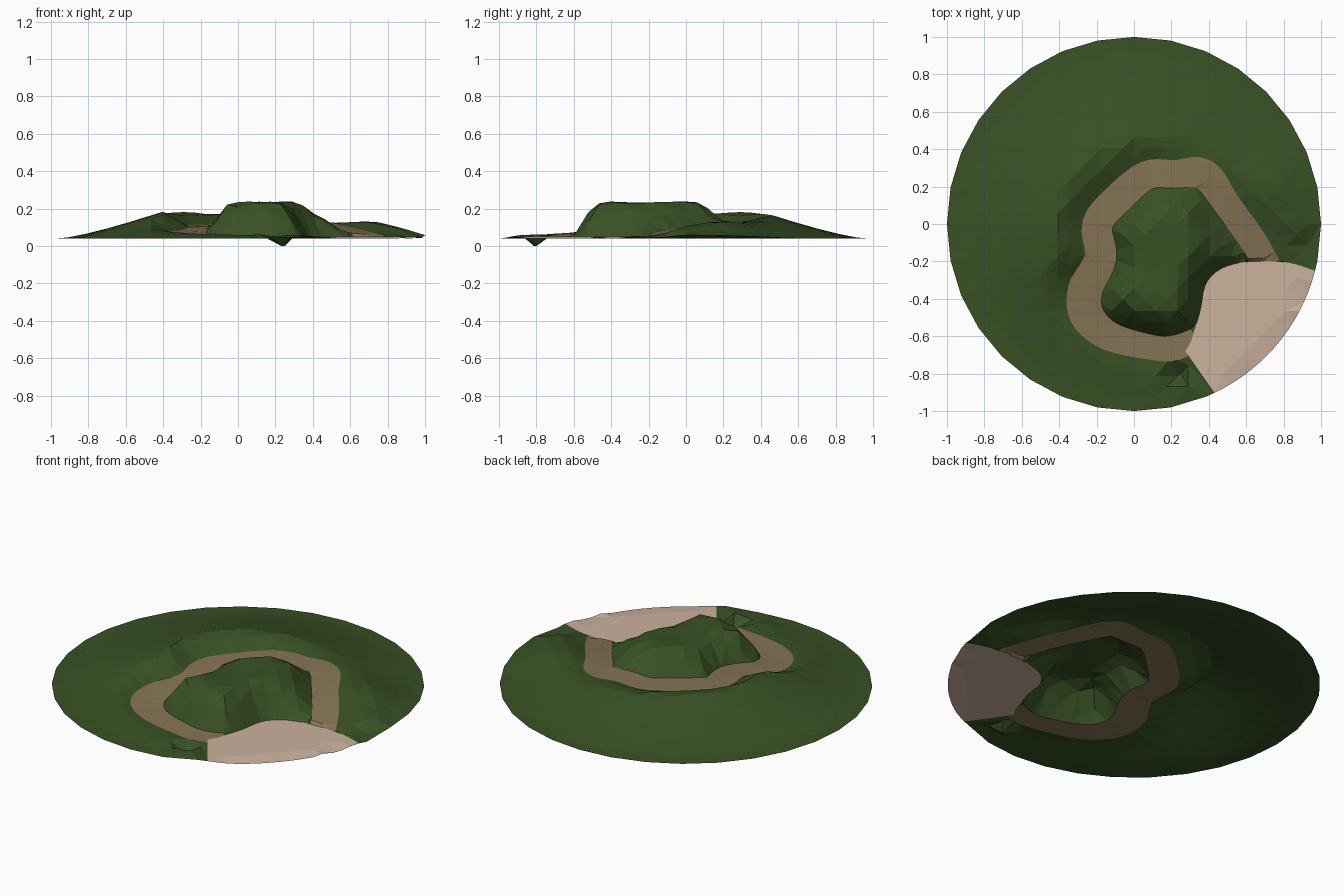
import bpy, math
from mathutils import Vector
from mathutils.geometry import delaunay_2d_cdt, intersect_point_line

if "Cube" in bpy.data.objects:
    bpy.data.objects.remove(bpy.data.objects["Cube"])


def material(name, rgb):
    m = bpy.data.materials.new(name)
    m.diffuse_color = (*rgb, 1)
    m.use_nodes = True
    m.node_tree.nodes["Principled BSDF"].inputs["Base Color"].default_value = m.diffuse_color
    return m


GRASS = material("grass_green", (0.040, 0.083, 0.018))
DIRT = material("dirt_brown", (0.240, 0.178, 0.092))
SAND = material("pale_sand", (0.600, 0.445, 0.335))


def spline(pts, steps):
    """Catmull-Rom curve through points of any dimension."""
    p = [pts[0]] + pts + [pts[-1]]
    out = []
    for i in range(1, len(p) - 2):
        for k in range(steps):
            t = k / steps
            out.append(tuple(0.5 * (2 * b + (c - a) * t + (2 * a - 5 * b + 4 * c - d) * t * t
                                    + (3 * b - a - 3 * c + d) * t ** 3)
                             for a, b, c, d in zip(*p[i - 1:i + 3])))
    return out + [tuple(pts[-1])]


def inside(x, y, poly):
    hit = False
    for (x1, y1), (x2, y2) in zip(poly, poly[1:] + poly[:1]):
        if (y1 > y) != (y2 > y) and x < x1 + (y - y1) * (x2 - x1) / (y2 - y1):
            hit = not hit
    return hit


def edge_distance(x, y, line):
    best = 9
    for a, b in zip(line, line[1:]):
        q, t = intersect_point_line((x, y), a, b)
        q = Vector(a).lerp(Vector(b), min(1, max(0, t)))
        best = min(best, (Vector((x, y)) - q).length)
    return best


def clamp(t):
    return min(1.0, max(0.0, t))


# Path centre line: x, y, height, half width
trail = spline([(0.715, -0.23, 0.055, 0.072), (0.63, -0.08, 0.08, 0.072), (0.50, 0.10, 0.11, 0.073),
                (0.375, 0.265, 0.13, 0.083), (0.22, 0.266, 0.135, 0.075), (0.07, 0.26, 0.13, 0.078),
                (-0.08, 0.14, 0.12, 0.082), (-0.195, 0.0, 0.11, 0.082), (-0.178, -0.18, 0.10, 0.085),
                (-0.26, -0.35, 0.08, 0.093), (-0.25, -0.49, 0.07, 0.092), (-0.13, -0.60, 0.062, 0.078),
                (0.10, -0.66, 0.055, 0.067), (0.22, -0.662, 0.052, 0.068), (0.33, -0.61, 0.05, 0.055)], 5)
centre = [p[:2] for p in trail]

# Both path edges, offset from the centre line
left, right = [], []
for i, (x, y, z, w) in enumerate(trail):
    a, b = Vector(centre[max(0, i - 1)]), Vector(centre[min(len(trail) - 1, i + 1)])
    n = (b - a).normalized().orthogonal()
    left.append((x + n.x * w, y + n.y * w))
    right.append((x - n.x * w, y - n.y * w))
path_poly = left + right[::-1]

# Sand area: inland edge, then the round outer edge
A0, A1 = math.radians(-64.5), math.radians(-14.5)
arc = [(math.cos(A0 + (A1 - A0) * i / 15), math.sin(A0 + (A1 - A0) * i / 15)) for i in range(16)]
shore = spline([arc[-1], (0.82, -0.205), (0.64, -0.2), (0.53, -0.215), (0.44, -0.255), (0.38, -0.33),
                (0.355, -0.46), (0.325, -0.56), (0.305, -0.625), (0.275, -0.68)], 3) + [arc[0]]
sand_poly = shore + arc[1:-1]

# Local mounds and hollows: x, y, height, radius
BUMPS = [(0.74, 0.16, 0.052, 0.16), (0.90, -0.02, 0.025, 0.08), (0.99, -0.13, -0.03, 0.05),
         (0.25, -0.80, -0.12, 0.045), (0.32, -0.88, 0.055, 0.05), (0.12, -0.84, 0.015, 0.07),
         (0.15, -0.20, -0.012, 0.12)]
SAND_Z = 0.05


def margin(x, y):
    """Distance to path or sand, with the level of that neighbour."""
    ds = -1 if inside(x, y, sand_poly) else edge_distance(x, y, shore)
    if ds < 0.002:
        return 0, SAND_Z
    dp, zp = min((math.hypot(x - px, y - py) - w, z) for px, py, z, w in trail)
    if dp <= 0.006:
        return 0, zp
    level = (zp * ds + SAND_Z * dp) / (ds + dp)
    return min(ds, dp), level


def height(x, y):
    d, level = margin(x, y)
    if d == 0:
        return level
    if inside(x, y, centre):
        # Middle hill with a flat top
        top = 0.24 - 0.45 * max(0, x - 0.3)
        t = clamp(d / 0.15)
        blend = t * (1.7 - 0.7 * t)
    else:
        # Broad slope from the rim up to the path
        r = math.hypot(x, y)
        top = 0.04 + 0.145 * clamp((0.95 - r) / 0.55) ** 1.25 * (1 - 0.35 * clamp(-y * 2 - 0.6))
        blend = clamp(d / 0.13)
    top += sum(h * math.exp(-((x - bx) ** 2 + (y - by) ** 2) / (2 * s * s)) for bx, by, h, s in BUMPS)
    return max(0, level + (top - level) * blend)


# Outline points and constraint edges
verts, edges = [], []


def add_line(pts, closed):
    s, n = len(verts), len(pts)
    verts.extend(Vector(p) for p in pts)
    edges.extend((s + i, s + (i + 1) % n) for i in range(n if closed else n - 1))


add_line(path_poly, True)
add_line(sand_poly, True)
for i in range(32):
    a = 2 * math.pi * i / 32
    deg = math.degrees(a) - 360
    if not -65 < deg < -14:
        verts.append(Vector((math.cos(a), math.sin(a))))
verts.extend(Vector(p) for p in centre[2:-2:3])
verts.append(Vector((0.25, -0.80)))

# Diagonal lattice of ground points
STEP = 0.058
for i in range(-17, 18):
    for j in range(-17, 18):
        x, y = i * STEP, j * STEP
        if (i + j) % 2 or math.hypot(x, y) > 0.955:
            continue
        if inside(x, y, sand_poly):
            if edge_distance(x, y, shore) > 0.04:
                verts.append(Vector((x, y)))
        elif margin(x, y)[0] > 0.022:
            verts.append(Vector((x, y)))

flat, _, tris, *_ = delaunay_2d_cdt(verts, edges, [], 0, 1e-5)
points = [(p.x, p.y, height(p.x, p.y)) for p in flat]

# Sort the triangles into the three ground parts
parts = {"grass_ground": [], "dirt_path": [], "sand_beach": []}
for t in tris:
    cx, cy = (sum(flat[i][k] for i in t) / 3 for k in (0, 1))
    key = ("sand_beach" if inside(cx, cy, sand_poly)
           else "dirt_path" if inside(cx, cy, path_poly) else "grass_ground")
    parts[key].append(tuple(t))

for (name, faces), mat in zip(parts.items(), (GRASS, DIRT, SAND)):
    used = sorted({i for f in faces for i in f})
    new = {v: k for k, v in enumerate(used)}
    me = bpy.data.meshes.new(name)
    me.from_pydata([points[i] for i in used], [], [[new[i] for i in f] for f in faces])
    me.materials.append(mat)
    bpy.context.collection.objects.link(bpy.data.objects.new(name, me))
